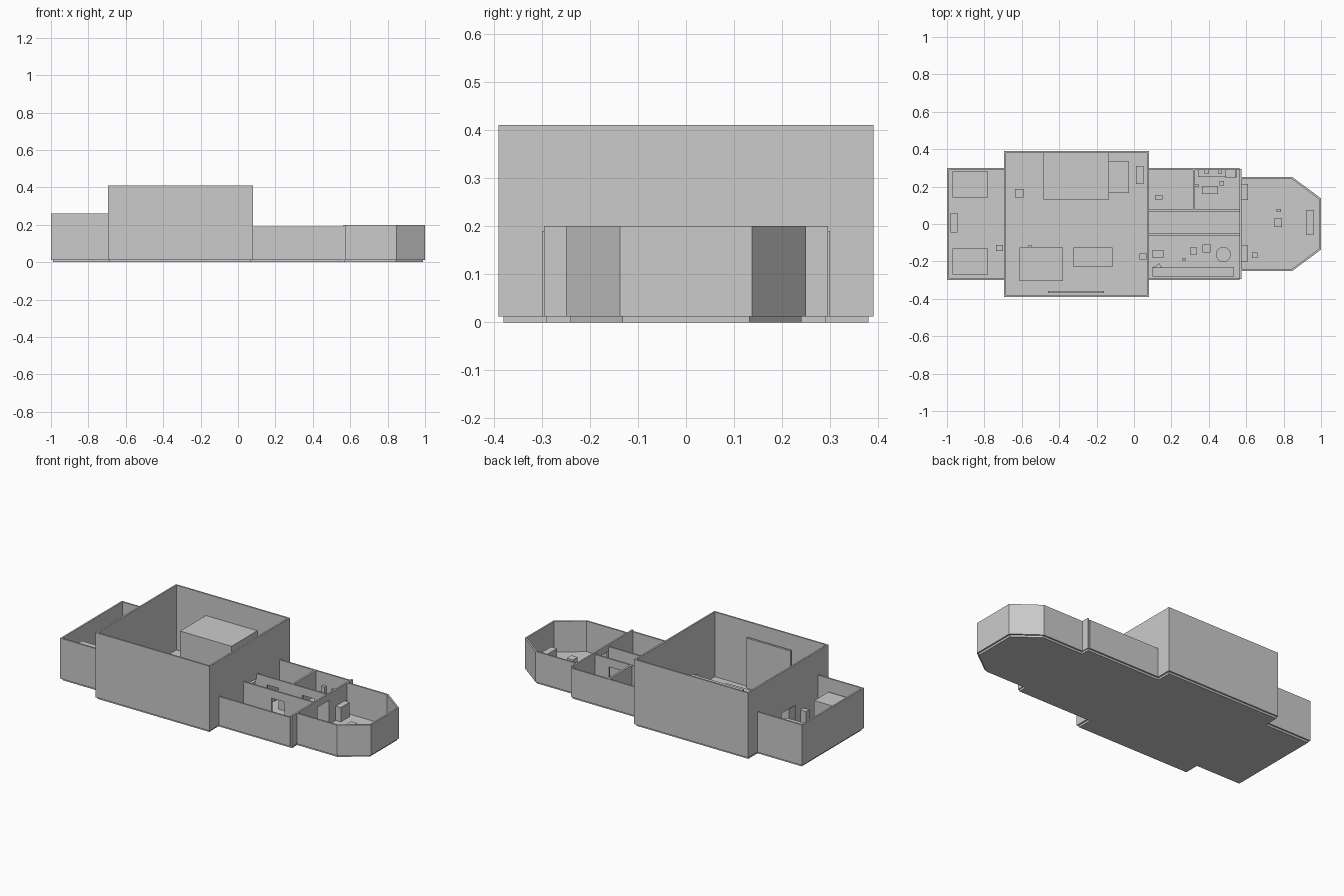
import bpy, bmesh, math
from mathutils import Vector

cube = bpy.data.objects.get("Cube")
if cube:
    bpy.data.objects.remove(cube)

grey = bpy.data.materials.new("hull_grey")
grey.use_nodes = True
grey.diffuse_color = (0.6, 0.6, 0.6, 1)
grey.node_tree.nodes["Principled BSDF"].inputs["Base Color"].default_value = (0.6, 0.6, 0.6, 1)

FLOOR = 0.012
THICK = 0.01


def finish(name, bm):
    bmesh.ops.recalc_face_normals(bm, faces=bm.faces)
    mesh = bpy.data.meshes.new(name)
    bm.to_mesh(mesh)
    bm.free()
    mesh.materials.append(grey)
    obj = bpy.data.objects.new(name, mesh)
    bpy.context.collection.objects.link(obj)
    return obj


def prism(name, outline, z0, z1):
    """Extrude a flat outline from z0 up to z1."""
    bm = bmesh.new()
    face = bm.faces.new([bm.verts.new((x, y, z0)) for x, y in outline])
    new = bmesh.ops.extrude_face_region(bm, geom=[face])["geom"]
    bmesh.ops.translate(bm, vec=(0, 0, z1 - z0),
                        verts=[v for v in new if isinstance(v, bmesh.types.BMVert)])
    return finish(name, bm)


def box(name, x0, x1, y0, y1, top, bottom=FLOOR):
    return prism(name, [(x0, y0), (x1, y0), (x1, y1), (x0, y1)], bottom, top)


def path_wall(name, path, height):
    """Wall of even thickness, laid to the right of an open path with mitred corners."""
    pts = [Vector(p) for p in path]
    normals = []
    for a, b in zip(pts, pts[1:]):
        d = (b - a).normalized()
        normals.append(Vector((d.y, -d.x)))
    outer = []
    for i, p in enumerate(pts):
        n0, n1 = normals[max(i - 1, 0)], normals[min(i, len(normals) - 1)]
        m = (n0 + n1).normalized()
        outer.append(p + m * THICK / m.dot(n0))
    prism(name, [tuple(p) for p in pts + outer[::-1]], FLOOR, height)


def door_wall(name, axis, at, start, end, height, doors):
    """Straight wall along an axis, with door gaps given as (from, to, top)."""
    def piece(part, a, b, z0):
        if axis == "x":
            box(f"{name}_{part}", a, b, at, at + THICK, height, z0)
        else:
            box(f"{name}_{part}", at, at + THICK, a, b, height, z0)
    pos = start
    for i, (a, b, top) in enumerate(doors):
        piece(f"panel_{i}", pos, a, FLOOR)
        piece(f"lintel_{i}", a, b, top)
        pos = b
    piece("end_panel", pos, end, FLOOR)


# Floor plates of the four sections
box("stern_floor", -0.99, -0.69, -0.29, 0.29, FLOOR, 0)
box("hold_floor", -0.69, 0.07, -0.38, 0.38, FLOOR, 0)
box("cabin_floor", 0.07, 0.57, -0.29, 0.29, FLOOR, 0)
nose = [(0.57, -0.24), (0.845, -0.24), (0.99, -0.132),
        (0.99, 0.132), (0.845, 0.24), (0.57, 0.24)]
prism("bow_floor", nose, 0, FLOOR)

# Outer walls
path_wall("stern_wall", [(-0.695, 0.29), (-0.99, 0.29), (-0.99, -0.29), (-0.695, -0.29)], 0.26)
path_wall("bow_wall", [(0.575, -0.24)] + nose[1:-1] + [(0.575, 0.24)], 0.2)
for side, y in (("right", -0.39), ("left", 0.38)):
    box(f"hold_{side}_wall", -0.695, 0.08, y, y + THICK, 0.41)
for side, y in (("right", -0.3), ("left", 0.29)):
    box(f"cabin_{side}_wall", 0.08, 0.565, y, y + THICK, 0.19)

# Cross walls and corridor walls with door gaps
door_wall("hold_rear_wall", "y", -0.695, -0.38, 0.38, 0.41, [(-0.07, 0.065, 0.16)])
door_wall("hold_front_wall", "y", 0.07, -0.38, 0.38, 0.41, [(-0.05, 0.065, 0.16)])
door_wall("bow_bulkhead", "y", 0.565, -0.295, 0.295, 0.2, [(-0.05, 0.065, 0.16)])
door_wall("corridor_right_wall", "x", -0.062, 0.08, 0.565, 0.19, [(0.27, 0.36, 0.14)])
door_wall("corridor_left_wall", "x", 0.067, 0.08, 0.565, 0.19,
          [(0.15, 0.23, 0.14), (0.39, 0.47, 0.14)])
box("cabin_divider", 0.315, 0.327, 0.077, 0.29, 0.19)

# Stern room fittings
for side, y in (("right", -0.27), ("left", 0.142)):
    box(f"stern_{side}_engine", -0.97, -0.78, y, y + 0.138, 0.187)
box("stern_console", -0.98, -0.945, -0.045, 0.058, 0.1)
box("stern_control_post", -0.737, -0.7, -0.145, -0.113, 0.115)

# Hold fittings
box("large_container", -0.485, -0.135, 0.13, 0.38, 0.277)
box("container_ramp", -0.135, -0.028, 0.165, 0.335, 0.06)
box("small_crate", -0.635, -0.59, 0.143, 0.187, 0.06)
box("cargo_pallet", -0.612, -0.38, -0.305, -0.125, 0.09)
box("work_bench", -0.323, -0.115, -0.23, -0.125, 0.08)
box("bench_tool", -0.563, -0.548, -0.125, -0.113, 0.1)
box("loading_door", -0.46, -0.16, -0.37, -0.357, 0.32)
box("hold_locker", 0.012, 0.05, 0.213, 0.31, 0.12)
box("hold_control_post", 0.03, 0.067, -0.19, -0.157, 0.1)

# Left cabins
box("cabin_stool", 0.112, 0.152, 0.132, 0.155, 0.05)
box("galley_counter", 0.342, 0.55, 0.25, 0.29, 0.07)
box("galley_cooler", 0.49, 0.545, 0.245, 0.29, 0.13)
for i, x in enumerate((0.378, 0.448)):
    box(f"counter_unit_{i}", x, x + 0.022, 0.27, 0.29, 0.115)
box("galley_table", 0.363, 0.45, 0.16, 0.203, 0.065)
box("galley_stool_0", 0.327, 0.346, 0.197, 0.213, 0.04)
box("galley_stool_1", 0.458, 0.48, 0.207, 0.23, 0.04)

# Right cabin
box("long_bench", 0.1, 0.535, -0.28, -0.23, 0.06)
prism("bench_wedge", [(0.1, -0.235), (0.15, -0.235), (0.135, -0.21)], FLOOR, 0.08)
box("desk", 0.1, 0.158, -0.182, -0.14, 0.07)
for i, (x, y, s) in enumerate(((0.26, -0.197, 0.016), (0.3, -0.162, 0.036), (0.367, -0.152, 0.043))):
    box(f"lounge_seat_{i}", x, x + s, y, y + s, 0.05)
table = [(0.477 + 0.04 * math.cos(a * math.tau / 32), -0.163 + 0.04 * math.sin(a * math.tau / 32))
         for a in range(32)]
prism("round_table", table, FLOOR, 0.065)

# Bow fittings
for side, y in (("right", -0.2), ("left", 0.128)):
    box(f"bow_{side}_cabinet", 0.575, 0.61, y, y + 0.086, 0.1)
box("bow_side_seat", 0.63, 0.66, -0.183, -0.152, 0.05)
box("pilot_seat", 0.748, 0.79, -0.016, 0.03, 0.09)
box("pilot_side_post", 0.763, 0.785, 0.063, 0.08, 0.06)
box("bow_console", 0.92, 0.96, -0.06, 0.074, 0.08)
